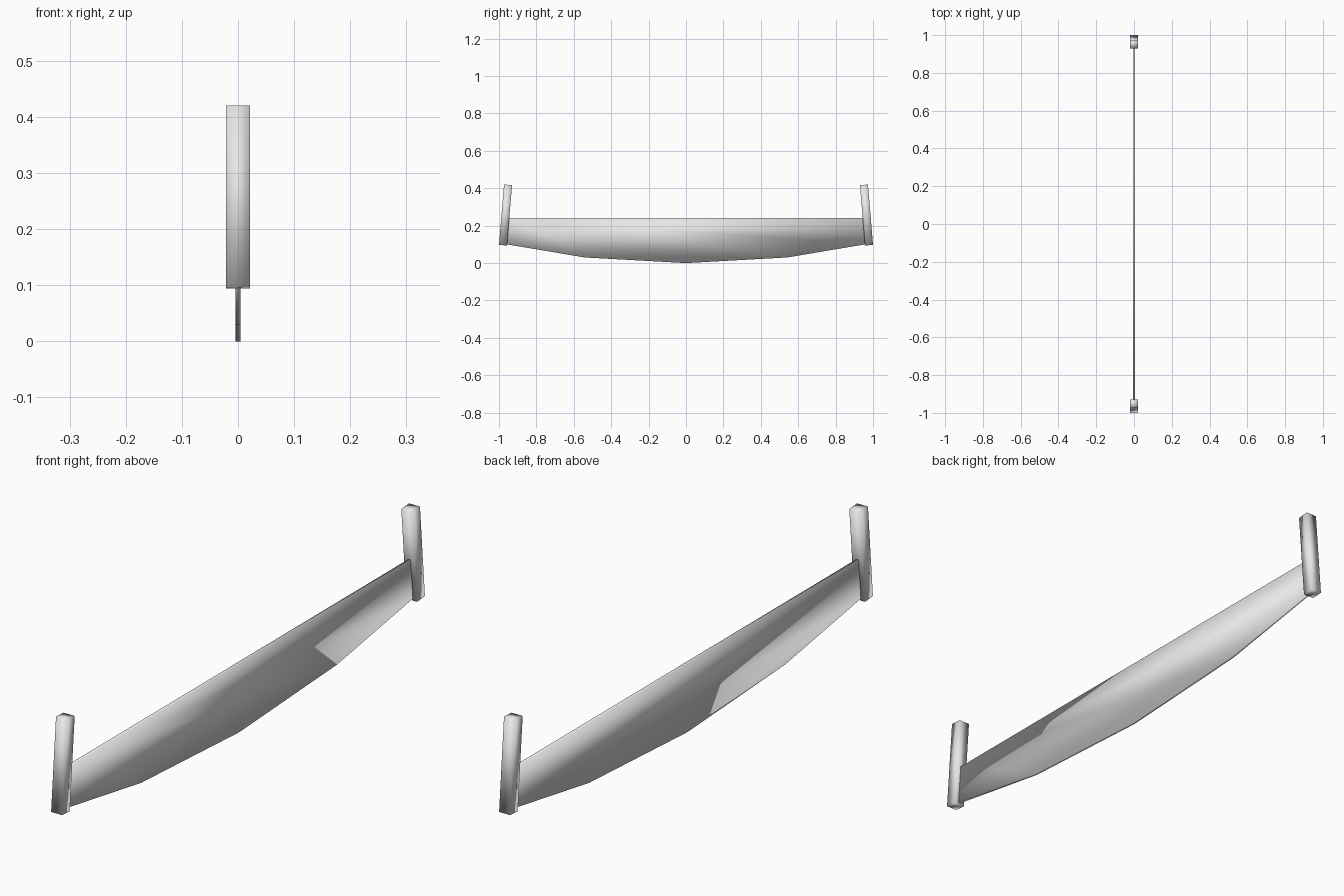
import bpy, bmesh
from mathutils import Matrix

cube = bpy.data.objects.get("Cube")
if cube:
    bpy.data.objects.remove(cube, do_unlink=True)

# One plain grey for the whole tool
grey = bpy.data.materials.new("light_grey")
grey.use_nodes = True
color = (0.8, 0.8, 0.8, 1)
grey.diffuse_color = color
grey.node_tree.nodes["Principled BSDF"].inputs["Base Color"].default_value = color


def finish(name, bm):
    """Turn a bmesh into a softly shaded object."""
    bmesh.ops.recalc_face_normals(bm, faces=bm.faces[:])
    for face in bm.faces:
        face.smooth = True
    mesh = bpy.data.meshes.new(name)
    bm.to_mesh(mesh)
    bm.free()
    mesh.materials.append(grey)
    obj = bpy.data.objects.new(name, mesh)
    bpy.context.collection.objects.link(obj)
    return obj


# Blade: straight back, bowed cutting edge, extruded to a thin plate
thickness = 0.009
half_edge = [(0.945, 0.24), (0.958, 0.1), (0.54, 0.03)]
outline = half_edge + [(0, 0)] + [(-y, z) for y, z in reversed(half_edge)]
bm = bmesh.new()
side = bm.faces.new([bm.verts.new((-thickness / 2, y, z)) for y, z in outline])
new = bmesh.ops.extrude_face_region(bm, geom=[side])["geom"]
bmesh.ops.translate(bm, vec=(thickness, 0, 0),
                    verts=[v for v in new if isinstance(v, bmesh.types.BMVert)])
finish("saw_blade", bm)

# Handles: square bars at both ends, leaning inwards at the top
for name, end in (("front_handle", -1), ("back_handle", 1)):
    bm = bmesh.new()
    place = (Matrix.Translation((0, end * 0.965, 0.257))
             @ Matrix.Rotation(end * 0.084, 4, "X")
             @ Matrix.Diagonal((0.042, 0.043, 0.324, 1)))
    bmesh.ops.create_cube(bm, size=1, matrix=place)
    finish(name, bm)
